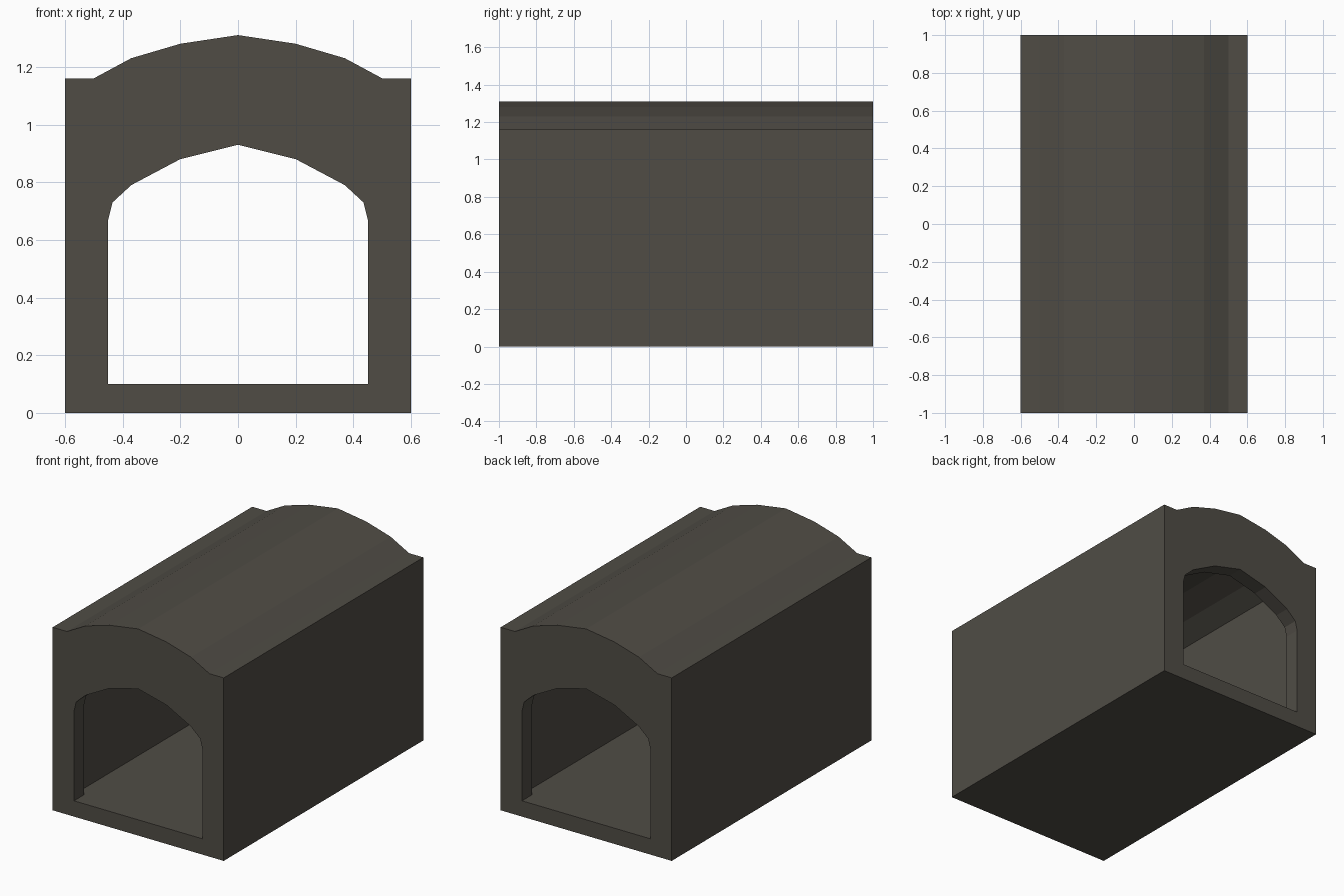
import bpy, bmesh

if "Cube" in bpy.data.objects:
    bpy.data.objects.remove(bpy.data.objects["Cube"])

stone = bpy.data.materials.new("dark_stone")
stone.diffuse_color = (0.080, 0.073, 0.060, 1)
stone.use_nodes = True
stone.node_tree.nodes["Principled BSDF"].inputs["Base Color"].default_value = stone.diffuse_color

# Right half profiles (x, z), from bottom corner up to the crown
OUTER = [(.6, 0), (.6, 1.16), (.5, 1.16), (.37, 1.23), (.2, 1.28), (0, 1.31)]
DOOR = [(.45, .1), (.45, .67), (.435, .73), (.37, .79), (.2, .88), (0, .93)]
ROOM = [(.5, .1), (.5, .67), (.5, 1.06), (.37, 1.13), (.2, 1.18), (0, 1.21)]


def full(half):
    return half + [(-x, z) for x, z in reversed(half[:-1])]


# Closed chain of sections: outside, front doorway, room, back doorway
SECTIONS = [(OUTER, -1), (DOOR, -1), (DOOR, -.9), (ROOM, -.9),
            (ROOM, .9), (DOOR, .9), (DOOR, 1), (OUTER, 1)]

bm = bmesh.new()
loops = [[bm.verts.new((x, y, z)) for x, z in full(p)] for p, y in SECTIONS]
for k, a in enumerate(loops):
    b = loops[(k + 1) % len(loops)]
    for i in range(len(a)):
        j = (i + 1) % len(a)
        # the doorway sill is level with the room floor: no face there
        if k in (2, 4) and j == 0:
            continue
        bm.faces.new((a[i], a[j], b[j], b[i]))
bmesh.ops.recalc_face_normals(bm, faces=bm.faces[:])

mesh = bpy.data.meshes.new("vaulted_tunnel")
bm.to_mesh(mesh)
bm.free()
mesh.materials.append(stone)
tunnel = bpy.data.objects.new("vaulted_tunnel", mesh)
bpy.context.collection.objects.link(tunnel)
